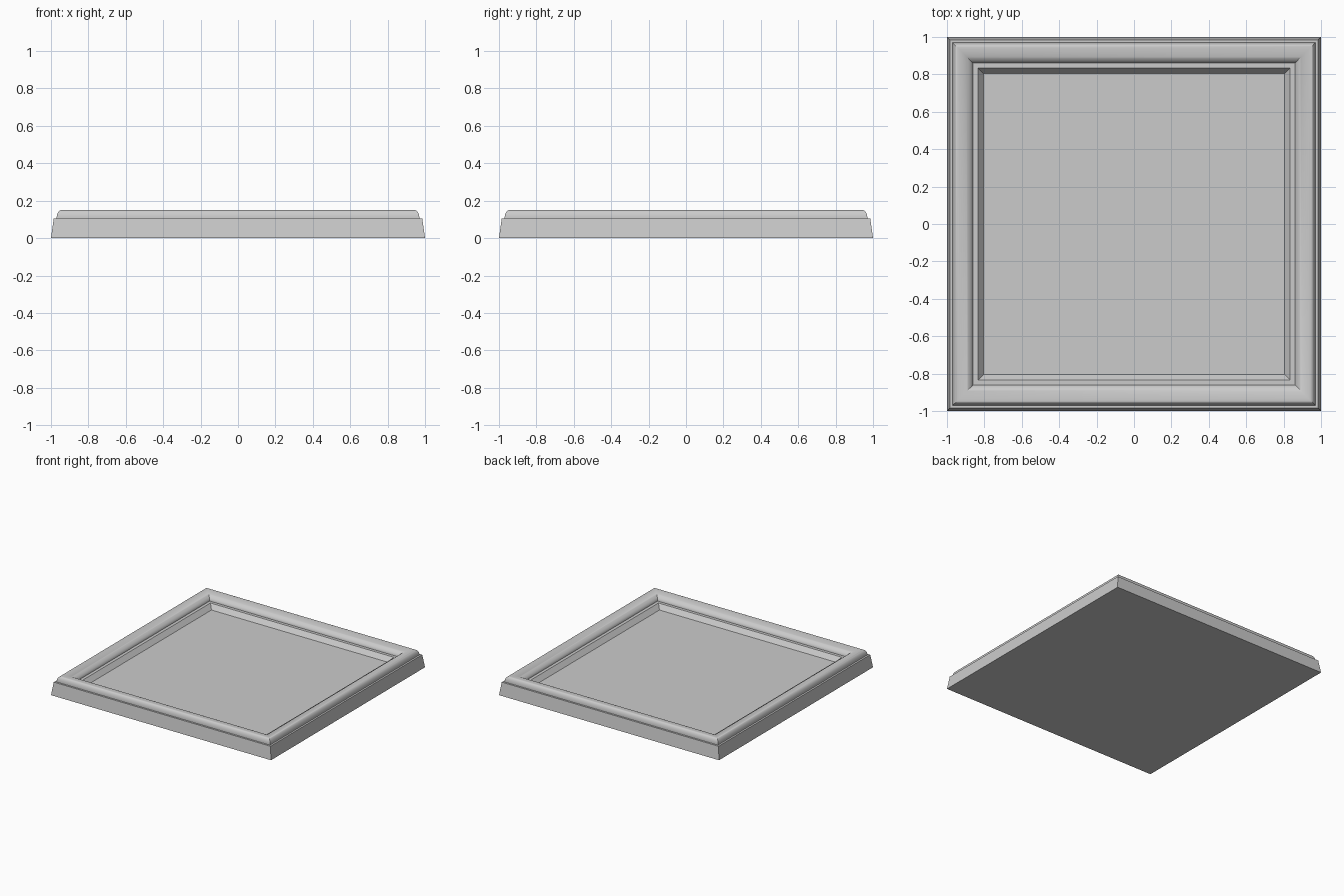
import bpy, bmesh, math

cube = bpy.data.objects.get("Cube")
if cube:
    bpy.data.objects.remove(cube, do_unlink=True)

grey = bpy.data.materials.new("light_grey")
grey.use_nodes = True
colour = (0.6, 0.6, 0.6, 1)
grey.diffuse_color = colour
grey.node_tree.nodes["Principled BSDF"].inputs["Base Color"].default_value = colour


def arc(centre, base, rx, rz, start, end, steps):
    """Elliptical arc in the (half width, height) plane, angles in degrees."""
    angles = [math.radians(start + (end - start) * i / steps) for i in range(steps + 1)]
    return [(centre + rx * math.cos(a), base + rz * math.sin(a)) for a in angles]


# Moulding section from the outer foot over the crest to the recessed panel
LEDGE = 0.105
CREST = 0.945
outer_round = arc(CREST, LEDGE, 0.025, 0.045, 0, 90, 8)
inner_round = arc(CREST, 0.1, 0.085, 0.05, 90, 180, 12)
profile = [(1, 0), (0.985, LEDGE)] + outer_round + inner_round[1:]
profile += [(0.835, 0.1), (0.805, 0.062)]

# Sweep the section around the square with mitred corners
bm = bmesh.new()
corners = [(-1, -1), (1, -1), (1, 1), (-1, 1)]
rings = [[bm.verts.new((sx * r, sy * r, z)) for sx, sy in corners] for r, z in profile]
for low, high in zip(rings, rings[1:]):
    for i in range(4):
        j = (i + 1) % 4
        bm.faces.new((low[i], low[j], high[j], high[i]))

# Recessed panel and flat underside
bm.faces.new(rings[-1])
bm.faces.new(rings[0][::-1])
bmesh.ops.recalc_face_normals(bm, faces=bm.faces[:])

mesh = bpy.data.meshes.new("framed_panel")
bm.to_mesh(mesh)
bm.free()
mesh.materials.append(grey)
panel = bpy.data.objects.new("framed_panel", mesh)
bpy.context.collection.objects.link(panel)

# Smooth rounded moulding, crisp steps and mitres
bpy.ops.object.select_all(action="DESELECT")
panel.select_set(True)
bpy.context.view_layer.objects.active = panel
bpy.ops.object.shade_smooth_by_angle(angle=math.radians(30))
